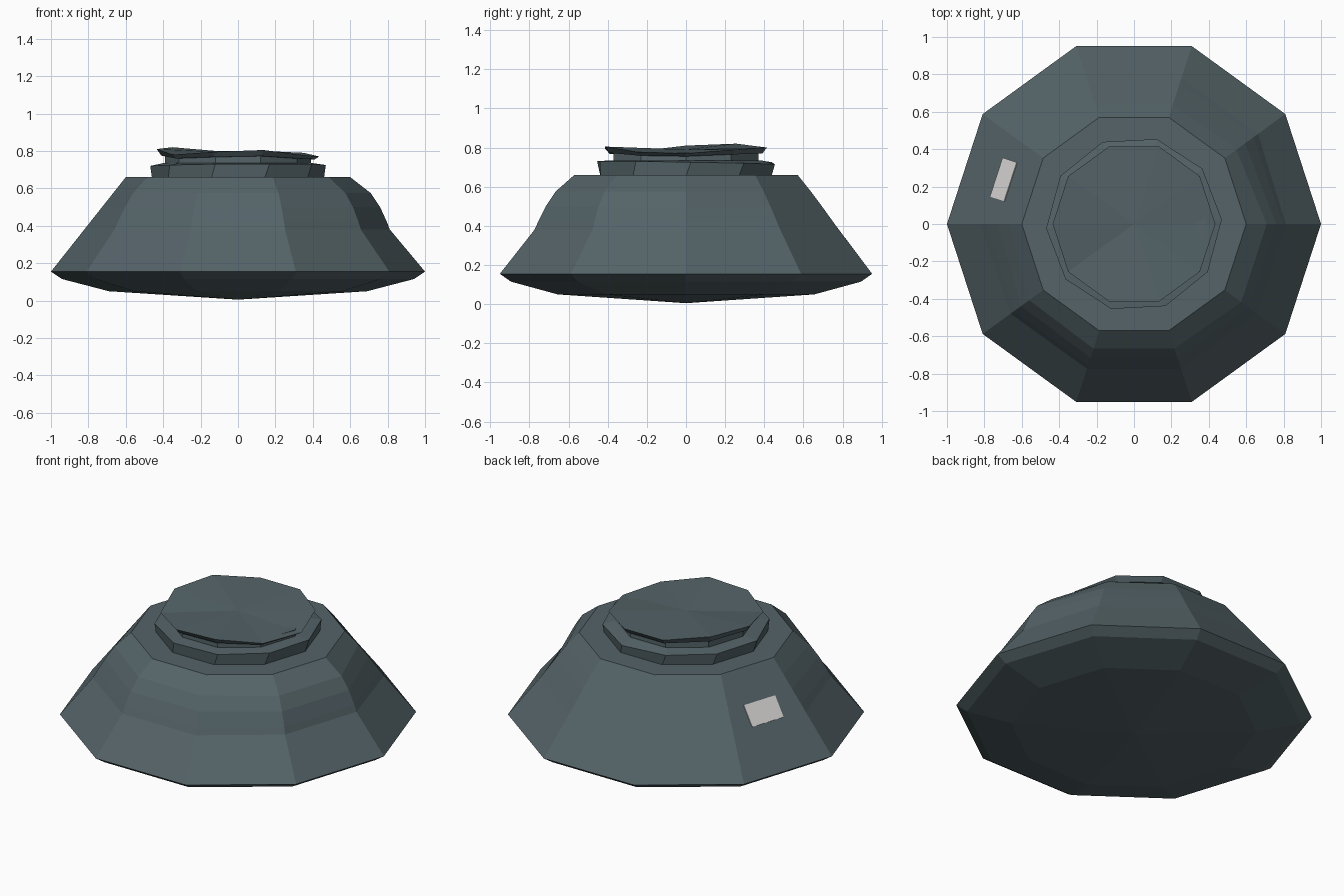
import bpy, bmesh, math
from mathutils import Vector

if "Cube" in bpy.data.objects:
    bpy.data.objects.remove(bpy.data.objects["Cube"])

SIDES = 10


def material(name, rgb):
    m = bpy.data.materials.new(name)
    m.diffuse_color = (*rgb, 1)
    m.use_nodes = True
    m.node_tree.nodes["Principled BSDF"].inputs["Base Color"].default_value = m.diffuse_color
    return m


slate = material("slate grey", (0.089, 0.125, 0.138))
pale = material("pale grey", (0.68, 0.67, 0.66))


def ring(r, z, turn=0, dr=None, dz=None):
    """Decagon loop with optional per-corner radius and height changes."""
    pts = []
    for k in range(SIDES):
        a = math.radians(36 * k + turn)
        rr = r + (dr[k] if dr else 0)
        pts.append((rr * math.cos(a), rr * math.sin(a), z + (dz[k] if dz else 0)))
    return pts


def loft(name, rings, mat, bottom=None, top=None):
    """Skin a stack of rings, closing the ends with fans to the given heights."""
    bm = bmesh.new()
    loops = [[bm.verts.new(p) for p in r] for r in rings]
    for lo, hi in zip(loops, loops[1:]):
        for k in range(SIDES):
            n = (k + 1) % SIDES
            bm.faces.new((lo[k], lo[n], hi[n], hi[k]))
    for loop, z in ((loops[0], bottom), (loops[-1], top)):
        if z is not None:
            c = bm.verts.new((0, 0, z))
            for k in range(SIDES):
                bm.faces.new((loop[k], loop[(k + 1) % SIDES], c))
    bmesh.ops.recalc_face_normals(bm, faces=bm.faces)
    me = bpy.data.meshes.new(name)
    bm.to_mesh(me)
    bm.free()
    me.materials.append(mat)
    ob = bpy.data.objects.new(name, me)
    bpy.context.collection.objects.link(ob)
    return ob


# Hull: shallow dished underside, sloping sides bulging on the front right
bulge = [1.0, 0.2, 0.1, 0, 0, 0, 0.6, 0.8, 0.8, 1.0]


def swell(amount):
    return [amount * b for b in bulge]


def wall(z):
    return 1 - 0.4 * (z - 0.155) / 0.505


hull_rings = [ring(0.69, 0.05), ring(0.94, 0.115), ring(1.0, 0.155),
              ring(wall(0.38), 0.38, dr=swell(-0.01)),
              ring(wall(0.42), 0.42, dr=swell(0.006)),
              ring(wall(0.50), 0.50, dr=swell(0.033)),
              ring(wall(0.575), 0.575, dr=swell(0.042)),
              ring(0.6, 0.66)]
loft("hull", hull_rings, slate, bottom=0.005, top=0.66)

# Collar: slightly twisted ring on the hull deck
tilt = [0.0, -0.005, -0.01, 0.0, 0.0, -0.005, 0.0, 0.005, 0.005, 0.005]
loft("collar", [ring(0.46, 0.655, 0), ring(0.47, 0.725, 3, dz=tilt),
                ring(0.40, 0.735, 2)], slate, bottom=0.655, top=0.735)

# Neck between collar and cap
loft("neck", [ring(0.39, 0.73), ring(0.39, 0.775)], slate, bottom=0.73, top=0.775)

# Cap: thin warped lid
warp = [-0.02, 0.0, 0.01, 0.01, 0.03, 0.02, -0.01, 0.005, 0.015, -0.012]
low_warp = [0.5 * w for w in warp]
loft("cap", [ring(0.41, 0.765, dz=low_warp), ring(0.435, 0.79, dz=warp)],
     slate, bottom=0.765, top=0.79)

# Pale window plate on the back left side
radial = Vector((math.cos(math.radians(162)), math.sin(math.radians(162)), 0))
along = Vector((-radial.y, radial.x, 0)) * -1
slope = math.cos(math.radians(18))
normal = Vector((radial.x * 0.505, radial.y * 0.505, 0.4 * slope)).normalized()
bm = bmesh.new()
back, front = [], []
for t, z in ((-0.10, 0.39), (0.12, 0.39), (0.12, 0.495), (-0.10, 0.495)):
    p = radial * (wall(z) * slope) + along * t + Vector((0, 0, z))
    back.append(bm.verts.new(p - normal * 0.001))
    front.append(bm.verts.new(p + normal * 0.005))
bm.faces.new(front)
bm.faces.new(back[::-1])
for i in range(4):
    j = (i + 1) % 4
    bm.faces.new((back[i], back[j], front[j], front[i]))
bmesh.ops.recalc_face_normals(bm, faces=bm.faces)
me = bpy.data.meshes.new("window_plate")
bm.to_mesh(me)
bm.free()
me.materials.append(pale)
bpy.context.collection.objects.link(bpy.data.objects.new("window_plate", me))
